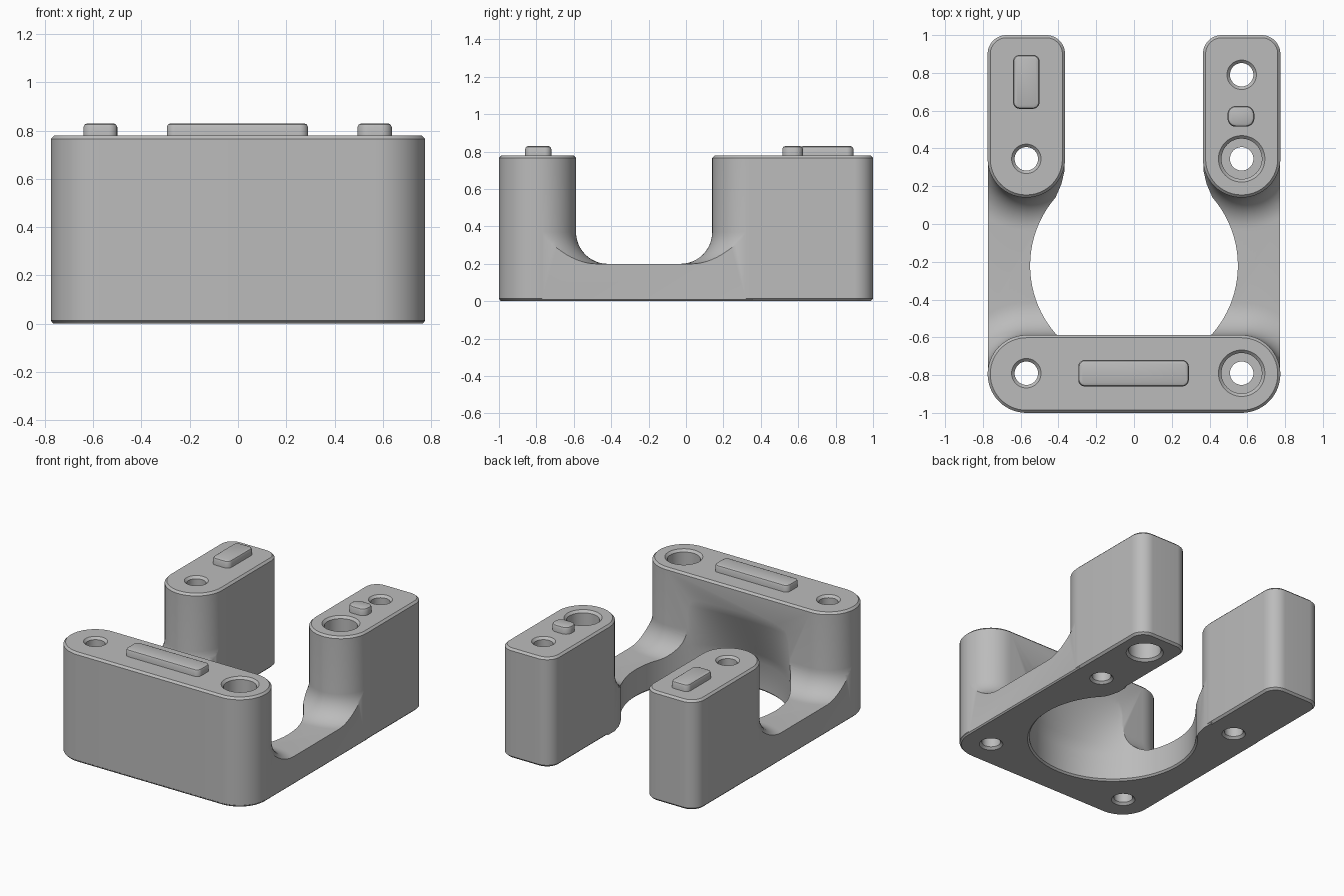
import bpy, bmesh, math

cube = bpy.data.objects.get("Cube")
if cube:
    bpy.data.objects.remove(cube, do_unlink=True)

grey = bpy.data.materials.new("light grey")
grey.use_nodes = True
grey.diffuse_color = (0.5, 0.5, 0.5, 1)
grey.node_tree.nodes["Principled BSDF"].inputs["Base Color"].default_value = grey.diffuse_color

TOP, FLOOR, EDGE = 0.78, 0.2, 0.014
CX, END_R = 0.57, 0.205


def outline(x0, x1, y0, y1, front_r, back_r, d=0.0, steps=14):
    """Rounded rectangle grown by d, with its own radius at each end."""
    pts = []
    for i, (sx, sy, r) in enumerate(((1, 1, back_r), (-1, 1, back_r),
                                     (-1, -1, front_r), (1, -1, front_r))):
        cx = x1 - r if sx > 0 else x0 + r
        cy = y1 - r if sy > 0 else y0 + r
        for k in range(steps + 1):
            a = (i + k / steps) * math.pi / 2
            p = (cx + (r + d) * math.cos(a), cy + (r + d) * math.sin(a))
            if not pts or math.dist(p, pts[-1]) > 1e-5:
                pts.append(p)
    if math.dist(pts[0], pts[-1]) < 1e-5:
        pts.pop()
    return pts


def loft(name, rings):
    """Closed solid through (z, points) rings, bottom to top."""
    bm = bmesh.new()
    loops = [[bm.verts.new((x, y, z)) for x, y in pts] for z, pts in rings]
    n = len(loops[0])
    for a, b in zip(loops, loops[1:]):
        for i in range(n):
            j = (i + 1) % n
            bm.faces.new((a[i], a[j], b[j], b[i]))
    bm.faces.new(loops[0][::-1])
    bm.faces.new(loops[-1])
    bmesh.ops.recalc_face_normals(bm, faces=bm.faces)
    mesh = bpy.data.meshes.new(name)
    bm.to_mesh(mesh)
    bm.free()
    mesh.materials.append(grey)
    obj = bpy.data.objects.new(name, mesh)
    bpy.context.collection.objects.link(obj)
    return obj


def rounded(name, shape, profile):
    return loft(name, [(z, outline(*shape, d=d)) for z, d in profile])


def combine(target, tool, operation):
    """Apply a boolean and discard the tool."""
    mod = target.modifiers.new("combine", "BOOLEAN")
    mod.operation, mod.object, mod.solver = operation, tool, "EXACT"
    bpy.context.view_layer.update()
    result = bpy.data.meshes.new_from_object(
        target.evaluated_get(bpy.context.evaluated_depsgraph_get()))
    target.modifiers.clear()
    target.data = result
    bpy.data.objects.remove(tool, do_unlink=True)


def circle(x, y, r, n=64):
    return [(x + r * math.cos(i * math.tau / n), y + r * math.sin(i * math.tau / n))
            for i in range(n)]


# Base plate with flared fillets at the foot of each block
FILLET = 0.17
flare = [(0.05, FILLET)]
for k in range(13):
    a = k / 12 * math.pi / 2
    flare.append((FLOOR + FILLET * (1 - math.cos(a)), FILLET * (1 - math.sin(a))))
flare.append((0.4, -0.02))

front_shape = (-0.775, 0.775, -1, -0.588, 0.2059, 0.2059)
body = rounded("frame_body", (-0.9, 0.9, -1.2, 0.5, 0.1, 0.1), [(-0.05, 0), (FLOOR, 0)])
combine(body, rounded("front_flare", front_shape, flare), "UNION")
for s in (-1, 1):
    foot = (s * CX - END_R, s * CX + END_R, 0.14, 0.6, 0.2049, 0.2049)
    combine(body, rounded("pillar_flare", foot, flare), "UNION")
footprint = rounded("footprint", (-0.773, 0.773, -0.998, 0.36, 0.205, 0.01),
                    [(0, -0.009), (0.009, 0), (0.6, 0)])
combine(body, footprint, "INTERSECT")

# Opening between the rear pillars
half = [(0.368, 1.2), (0.368, 0.28), (0.385, 0.21), (0.42, 0.13)]
gap = half + [(-x, y) for x, y in reversed(half)]
combine(body, loft("gap_cutter", [(-0.1, gap), (0.6, gap)]), "DIFFERENCE")

# Upright blocks with chamfered rims
rims = [(0, -EDGE), (EDGE, 0), (TOP - EDGE, 0), (TOP, -EDGE)]
combine(body, rounded("front_block", front_shape, rims), "UNION")
for s in (-1, 1):
    shape = (s * CX - END_R, s * CX + END_R, 0.14, 1, 0.2049, 0.1)
    combine(body, rounded("rear_pillar", shape, rims), "UNION")

# Round bore whose front wall slopes out to the back of the front block
BORE_Y, BORE_R, BORE_TOP = -0.22, 0.55, 0.63
rings = [(-0.05, circle(0, BORE_Y, BORE_R + 0.062, 96)),
         (0.012, circle(0, BORE_Y, BORE_R, 96))]
for k in range(7):
    t = k / 6
    rings.append((FLOOR + t * (BORE_TOP - FLOOR),
                  [(x, y + t * (max(y, -0.583) - y))
                   for x, y in circle(0, BORE_Y, BORE_R, 96)]))
combine(body, loft("bore_cutter", rings), "DIFFERENCE")

# Screw holes: plain, or counterbored from the top or the bottom
SMALL, BIG, LIP, DEEP = 0.062, 0.107, 0.016, 0.3
for x, y, top_bore, bottom_bore in ((-CX, 0.345, False, False), (-CX, -0.79, False, False),
                                    (CX, 0.345, True, False), (CX, -0.79, True, False),
                                    (CX, 0.79, False, True)):
    low = BIG if bottom_bore else SMALL
    high = BIG if top_bore else SMALL
    profile = [(-0.05, low + LIP), (0, low + LIP), (LIP, low)]
    if bottom_bore:
        profile += [(DEEP, BIG), (DEEP, SMALL)]
    if top_bore:
        profile += [(TOP - DEEP, SMALL), (TOP - DEEP, BIG)]
    profile += [(TOP - LIP, high), (TOP, high + LIP), (TOP + 0.05, high + LIP)]
    cutter = loft("hole_cutter", [(z, circle(x, y, r, 48)) for z, r in profile])
    combine(body, cutter, "DIFFERENCE")

# Raised locating keys
KEY_TOP = 0.83
key_rims = [(TOP - 0.01, 0), (KEY_TOP - 0.016, 0), (KEY_TOP - 0.005, -0.005), (KEY_TOP, -0.016)]
parts = [body]
for name, shape in (("front_key", (-0.295, 0.29, -0.86, -0.72, 0.035, 0.035)),
                    ("long_rear_key", (-0.64, -0.5, 0.61, 0.895, 0.035, 0.035)),
                    ("short_rear_key", (0.495, 0.637, 0.515, 0.625, 0.045, 0.045))):
    parts.append(rounded(name, shape, key_rims))

# Smooth curved walls, crisp rims
for obj in parts:
    bpy.ops.object.select_all(action="DESELECT")
    obj.select_set(True)
    bpy.context.view_layer.objects.active = obj
    bpy.ops.object.shade_smooth_by_angle(angle=math.radians(30))
